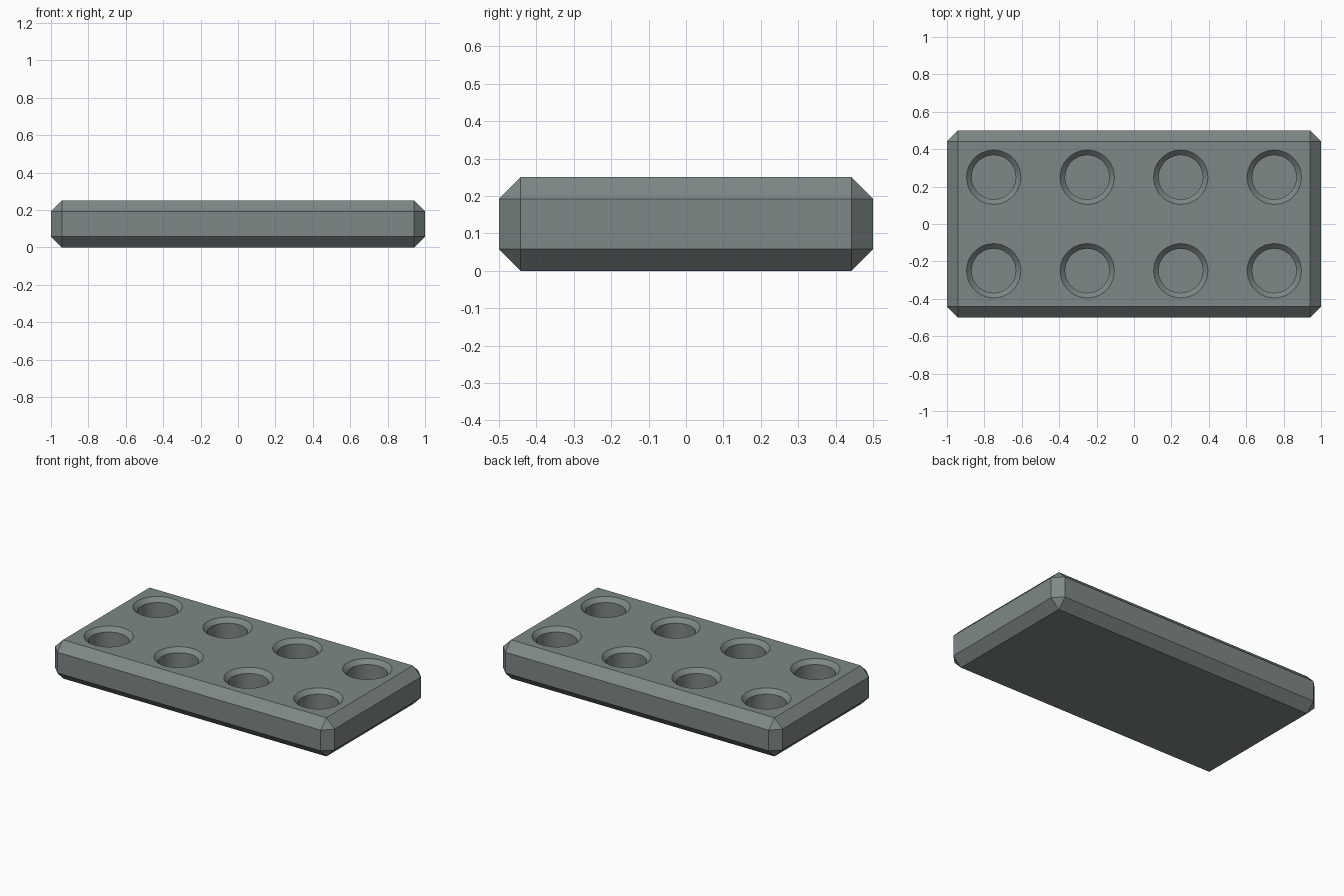
import bpy, bmesh, math
from mathutils import Vector

if "Cube" in bpy.data.objects:
    bpy.data.objects.remove(bpy.data.objects["Cube"])

L, W, H = 2.0, 1.0, 0.25       # overall size
CHAMFER = 0.058                # outer edge chamfer
RIM, BORE, FLOOR = 0.145, 0.118, 0.06
SEGMENTS = 48

grey = bpy.data.materials.new("slate_grey")
grey.diffuse_color = (0.21, 0.245, 0.245, 1)
grey.use_nodes = True
grey.node_tree.nodes["Principled BSDF"].inputs["Base Color"].default_value = grey.diffuse_color


def make_object(name, bm):
    mesh = bpy.data.meshes.new(name)
    bmesh.ops.recalc_face_normals(bm, faces=bm.faces)
    bm.to_mesh(mesh)
    bm.free()
    mesh.materials.append(grey)
    obj = bpy.data.objects.new(name, mesh)
    bpy.context.collection.objects.link(obj)
    return obj


# Plate: box with every edge chamfered
bm = bmesh.new()
bmesh.ops.create_cube(bm, size=1)
for v in bm.verts:
    v.co = Vector((v.co.x * L, v.co.y * W, (v.co.z + 0.5) * H))
bmesh.ops.bevel(bm, geom=bm.edges[:], offset=CHAMFER, segments=1, affect='EDGES')
plate = make_object("socket_plate", bm)

# Socket cutters: straight bore that flares at the rim, closed top and bottom
rise = RIM - BORE
profile = [(BORE, FLOOR), (BORE, H - rise), (RIM, H), (RIM + rise, H + rise)]
bm = bmesh.new()
for cx in (-0.75, -0.25, 0.25, 0.75):
    for cy in (-0.25, 0.25):
        rings = []
        for r, z in profile:
            rings.append([bm.verts.new((cx + r * math.cos(2 * math.pi * i / SEGMENTS),
                                        cy + r * math.sin(2 * math.pi * i / SEGMENTS), z))
                          for i in range(SEGMENTS)])
        for low, high in zip(rings, rings[1:]):
            for i in range(SEGMENTS):
                j = (i + 1) % SEGMENTS
                bm.faces.new((low[i], low[j], high[j], high[i]))
        bm.faces.new(rings[0][::-1])
        bm.faces.new(rings[-1])
cutter = make_object("socket_cutter", bm)
cutter.hide_render = True

# Cut the sockets, then drop the helper
cut = plate.modifiers.new("sockets", 'BOOLEAN')
cut.operation = 'DIFFERENCE'
cut.solver = 'EXACT'
cut.object = cutter
bpy.ops.object.select_all(action='DESELECT')
bpy.context.view_layer.objects.active = plate
plate.select_set(True)
bpy.ops.object.modifier_apply(modifier=cut.name)
bpy.data.objects.remove(cutter)

# Round socket walls, crisp chamfers
bpy.ops.object.shade_smooth_by_angle(angle=math.radians(30))
